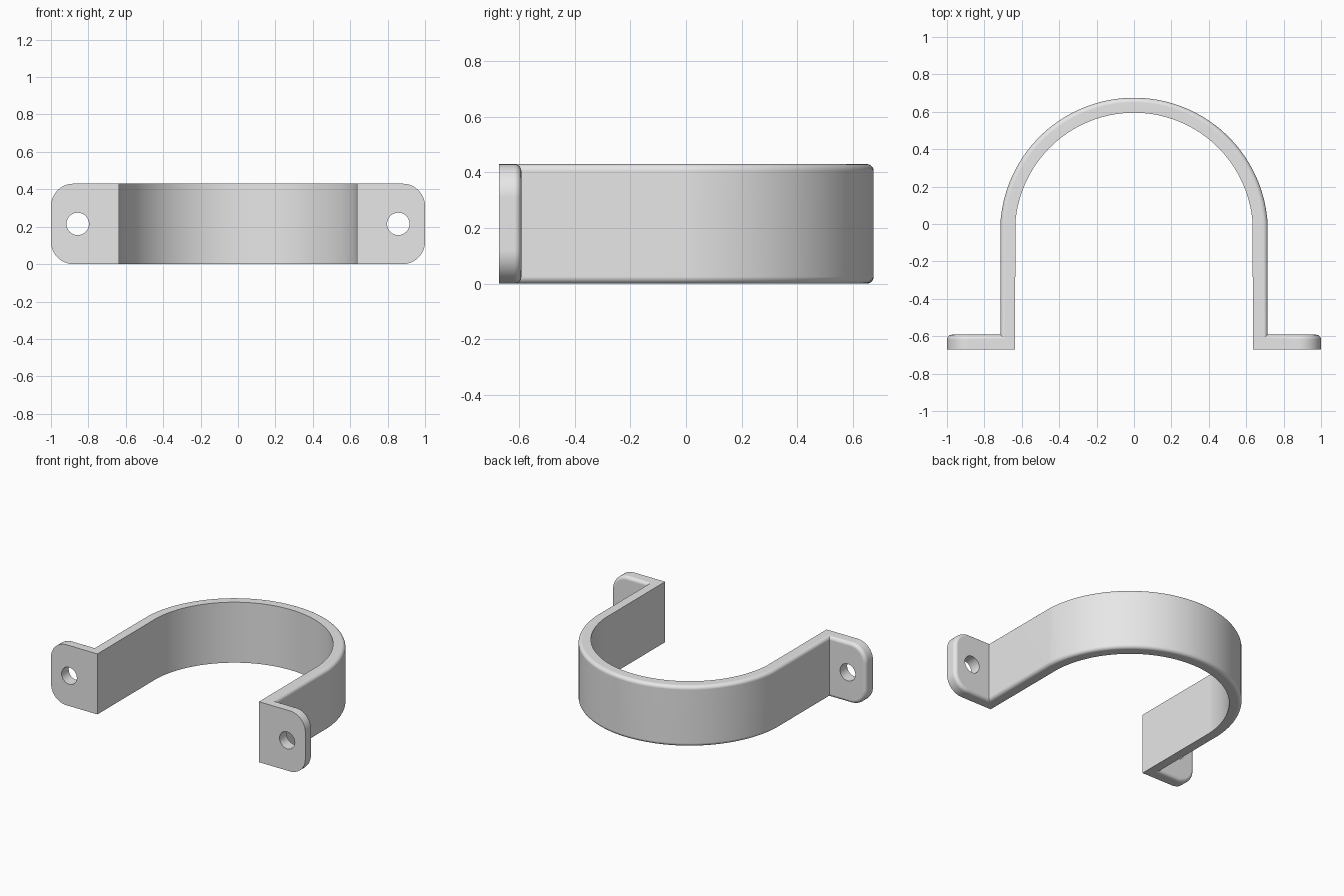
import bpy, bmesh, math

if "Cube" in bpy.data.objects:
    bpy.data.objects.remove(bpy.data.objects["Cube"])

H, T, FILLET = 0.43, 0.08, 0.025        # strap height, thickness, edge rounding
X_IN, Y_FRONT, X_END = 0.635, -0.672, 1.0
R_IN, Y_C = 0.636, -0.041               # inner arch radius and centre
CORNER, HOLE_R, HOLE_X = 0.12, 0.06, 0.857

# cross-section layers: (offset from inner face, inset from the edge)
layers = [(0, 0)] + [(T - FILLET + FILLET * math.sin(a), FILLET * (1 - math.cos(a)))
                     for a in (i * math.pi / 10 for i in range(6))]

bm = bmesh.new()

# strap: section swept from one mitred corner over the arch to the other
def arch_point(a):
    return lambda o: ((R_IN + o) * math.cos(a), Y_C + (R_IN + o) * math.sin(a))

A0, N = math.asin(0.041 / 0.676), 56
stations = [lambda o: (X_IN + o, Y_FRONT + o)]
stations += [arch_point(A0 + (math.pi - 2 * A0) * i / N) for i in range(N + 1)]
stations += [lambda o: (-X_IN - o, Y_FRONT + o)]
rings = []
for place in stations:
    section = [(o, d) for o, d in layers] + [(o, H - d) for o, d in reversed(layers)]
    rings.append([bm.verts.new((*place(o), z)) for o, z in section])
for a, b in zip(rings, rings[1:]):
    for i in range(len(a)):
        j = (i + 1) % len(a)
        bm.faces.new((a[i], a[j], b[j], b[i]))

# tabs: rounded outlines stacked from the front face to the filleted back
for side in (1, -1):
    outlines = []
    for o, d in layers:
        r = CORNER - d
        pts = [(X_IN + o, d)]
        for zc, start in ((CORNER, -math.pi / 2), (H - CORNER, 0)):
            for i in range(11):
                a = start + i * math.pi / 20
                pts.append((X_END - CORNER + r * math.cos(a), zc + r * math.sin(a)))
        pts.append((X_IN + o, H - d))
        outlines.append([bm.verts.new((side * x, Y_FRONT + o, z)) for x, z in pts])
    for a, b in zip(outlines, outlines[1:]):
        for i in range(len(a) - 1):
            bm.faces.new((a[i], a[i + 1], b[i + 1], b[i]))
    bm.faces.new(outlines[0])
    bm.faces.new(outlines[-1])

bmesh.ops.remove_doubles(bm, verts=bm.verts, dist=1e-5)
bmesh.ops.recalc_face_normals(bm, faces=bm.faces)
mesh = bpy.data.meshes.new("pipe_clamp")
bm.to_mesh(mesh)
bm.free()
clamp = bpy.data.objects.new("pipe_clamp", mesh)
bpy.context.collection.objects.link(clamp)

grey = bpy.data.materials.new("light grey")
grey.diffuse_color = (0.8, 0.8, 0.8, 1)
grey.use_nodes = True
grey.node_tree.nodes["Principled BSDF"].inputs["Base Color"].default_value = grey.diffuse_color
mesh.materials.append(grey)

# screw holes
for side in (1, -1):
    bpy.ops.mesh.primitive_cylinder_add(vertices=40, radius=HOLE_R, depth=0.3,
                                        location=(side * HOLE_X, Y_FRONT + T / 2, H / 2),
                                        rotation=(math.pi / 2, 0, 0))
    cutter = bpy.context.object
    cutter.name = "hole_cutter"
    cutter.hide_render = True
    cutter.data.materials.append(grey)
    cut = clamp.modifiers.new("screw_hole", 'BOOLEAN')
    cut.operation, cut.solver, cut.object = 'DIFFERENCE', 'EXACT', cutter
    bpy.context.view_layer.objects.active = clamp
    bpy.ops.object.modifier_apply(modifier=cut.name)
    bpy.data.objects.remove(cutter)

# smooth arch and fillets, sharp corners
bpy.ops.object.select_all(action='DESELECT')
clamp.select_set(True)
bpy.context.view_layer.objects.active = clamp
bpy.ops.object.shade_smooth_by_angle(angle=math.radians(30))
clamp.modifiers.new("even_shading", 'WEIGHTED_NORMAL').keep_sharp = True
